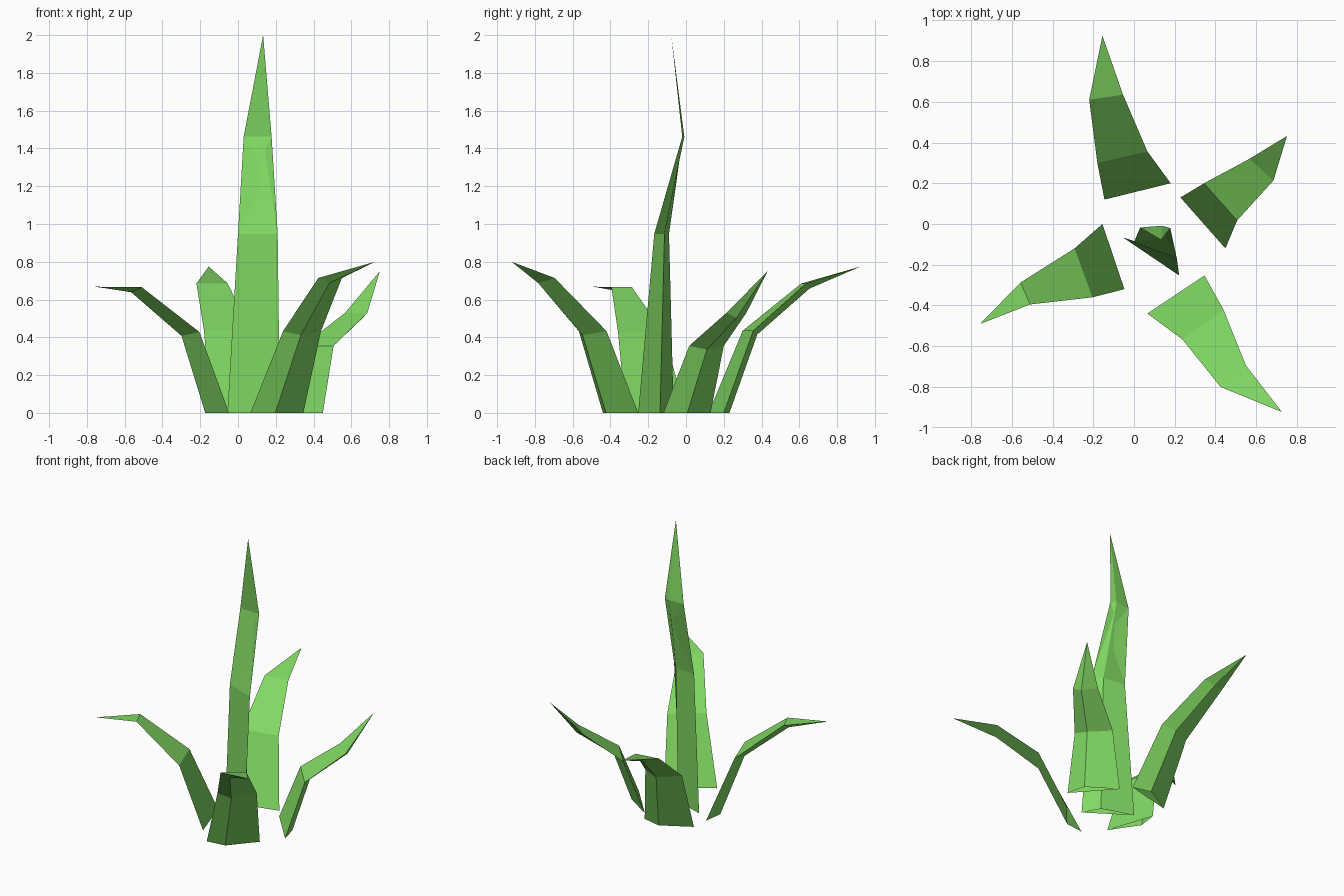
import bpy, bmesh, math
from mathutils import Vector, Matrix

default_cube = bpy.data.objects.get("Cube")
if default_cube:
    bpy.data.objects.remove(default_cube, do_unlink=True)

# One leaf green for the whole plant
green = bpy.data.materials.new("leaf_green")
green.use_nodes = True
colour = (0.22, 0.69, 0.125, 1)
green.diffuse_color = colour
green.node_tree.nodes["Principled BSDF"].inputs["Base Color"].default_value = colour

# Keel depth behind the flat face at each level, and its skew from the base edge
KEEL_DEPTH = (0.078, 0.055, 0.035)
KEEL_TURN = Matrix.Rotation(math.radians(50), 3, "Z")


def build_leaf(name, levels, tip, keel_drop):
    """Triangular blade: flat inner face, keel behind, open base, pointed tip.
    Each level is (left xy, right xy, height)."""
    bm = bmesh.new()
    base_left, base_right, _ = levels[0]
    across = Vector((*base_right, 0)) - Vector((*base_left, 0))
    keel_direction = (KEEL_TURN @ across).normalized()

    rings = []
    for (left_xy, right_xy, height), depth, drop in zip(levels, KEEL_DEPTH, keel_drop):
        left = Vector((*left_xy, height))
        right = Vector((*right_xy, height))
        keel = (left + right) / 2 + keel_direction * depth
        keel.z -= drop
        rings.append([bm.verts.new(p) for p in (left, right, keel)])

    # Sides between rings
    for lower, upper in zip(rings, rings[1:]):
        for i in range(3):
            j = (i + 1) % 3
            bm.faces.new((lower[i], lower[j], upper[j], upper[i]))

    # Pointed end
    point = bm.verts.new(tip)
    last = rings[-1]
    for i in range(3):
        bm.faces.new((last[i], last[(i + 1) % 3], point))

    mesh = bpy.data.meshes.new(name)
    bm.to_mesh(mesh)
    bm.free()
    mesh.materials.append(green)
    leaf = bpy.data.objects.new(name, mesh)
    bpy.context.collection.objects.link(leaf)
    return leaf


DROOPING = (0, 0.02, 0.027)
UPRIGHT = (0, 0, 0)

# Outer leaves
build_leaf("back_leaf", [
    ((-.145, .12), (.18, .2), 0),
    ((-.18, .3), (.066, .356), .435),
    ((-.22, .61), (-.054, .635), .685),
], (-.155, .925, .775), DROOPING)

build_leaf("left_leaf", [
    ((.228, .13), (.449, -.12), 0),
    ((.344, .2), (.506, .017), .355),
    ((.567, .32), (.685, .214), .53),
], (.751, .432, .75), DROOPING)

build_leaf("right_leaf", [
    ((-.047, -.32), (-.155, 0), 0),
    ((-.204, -.36), (-.292, -.12), .428),
    ((-.51, -.395), (-.557, -.287), .666),
], (-.756, -.491, .668), DROOPING)

build_leaf("front_leaf", [
    ((.346, -.253), (.066, -.44), 0),
    ((.439, -.42), (.238, -.567), .432),
    ((.55, -.695), (.425, -.8), .714),
], (.726, -.923, .8), DROOPING)

# Tall middle leaf
build_leaf("centre_leaf", [
    ((-.056, -.065), (.222, -.253), 0),
    ((0, -.09), (.21, -.168), .948),
    ((.03, -.017), (.178, -.02), 1.462),
], (.133, -.078, 2), UPRIGHT)
